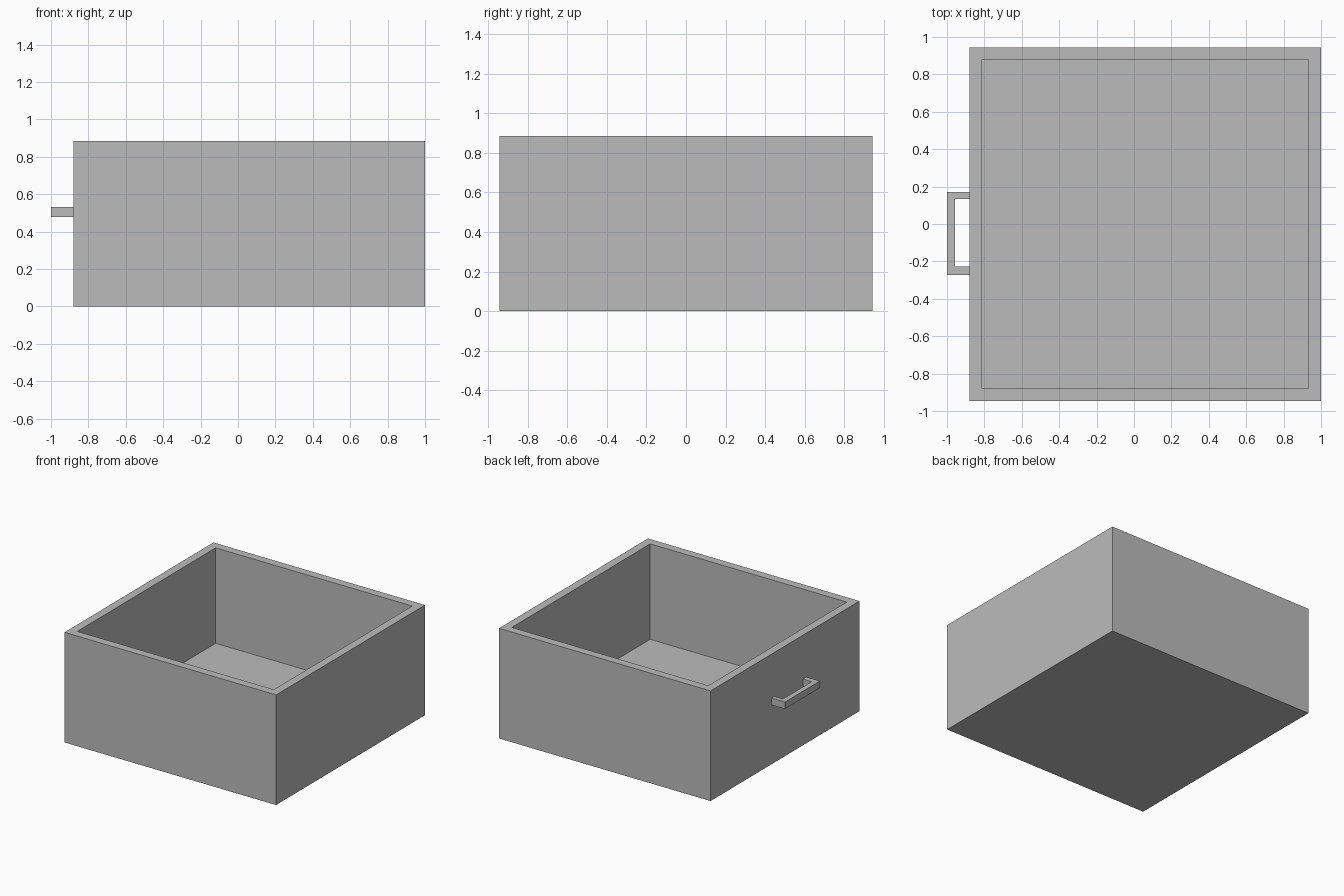
import bpy
import bmesh

cube = bpy.data.objects.get("Cube")
if cube:
    bpy.data.objects.remove(cube, do_unlink=True)

grey = bpy.data.materials.new("plain grey")
grey.use_nodes = True
colour = (0.5, 0.5, 0.5, 1)
grey.diffuse_color = colour
grey.node_tree.nodes["Principled BSDF"].inputs["Base Color"].default_value = colour


def finish(name, bm):
    bmesh.ops.recalc_face_normals(bm, faces=bm.faces)
    mesh = bpy.data.meshes.new(name)
    bm.to_mesh(mesh)
    bm.free()
    mesh.materials.append(grey)
    obj = bpy.data.objects.new(name, mesh)
    bpy.context.collection.objects.link(obj)
    return obj


def extrude_profile(name, points, z0, z1):
    """Flat outline in x and y, raised from z0 to z1."""
    bm = bmesh.new()
    face = bm.faces.new([bm.verts.new((x, y, z0)) for x, y in points])
    raised = bmesh.ops.extrude_face_region(bm, geom=[face], use_keep_orig=True)
    verts = [v for v in raised["geom"] if isinstance(v, bmesh.types.BMVert)]
    bmesh.ops.translate(bm, verts=verts, vec=(0, 0, z1 - z0))
    return finish(name, bm)


# Open drawer box: a solid block whose top is inset and sunk to the floor
left, right, half_depth, height = -0.88, 1.0, 0.945, 0.885
wall, floor = 0.094, 0.118
bm = bmesh.new()
bmesh.ops.create_cube(bm, size=1)
for v in bm.verts:
    v.co.x = left if v.co.x < 0 else right
    v.co.y = half_depth if v.co.y > 0 else -half_depth
    v.co.z = height if v.co.z > 0 else 0
top = max(bm.faces, key=lambda f: f.calc_center_median().z)
bmesh.ops.inset_individual(bm, faces=[top], thickness=wall)
sunk = bmesh.ops.extrude_discrete_faces(bm, faces=[top])["faces"][0]
bmesh.ops.translate(bm, verts=sunk.verts, vec=(0, 0, floor - height))
finish("drawer_box", bm)

# U-shaped pull handle on the right end
outer, inner = -1.0, -0.957
y0, y1, bar = -0.272, 0.172, 0.037
extrude_profile("pull_handle", [
    (left, y0), (outer, y0), (outer, y1), (left, y1),
    (left, y1 - bar), (inner, y1 - bar), (inner, y0 + bar + 0.007), (left, y0 + bar + 0.007),
], 0.477, 0.532)
